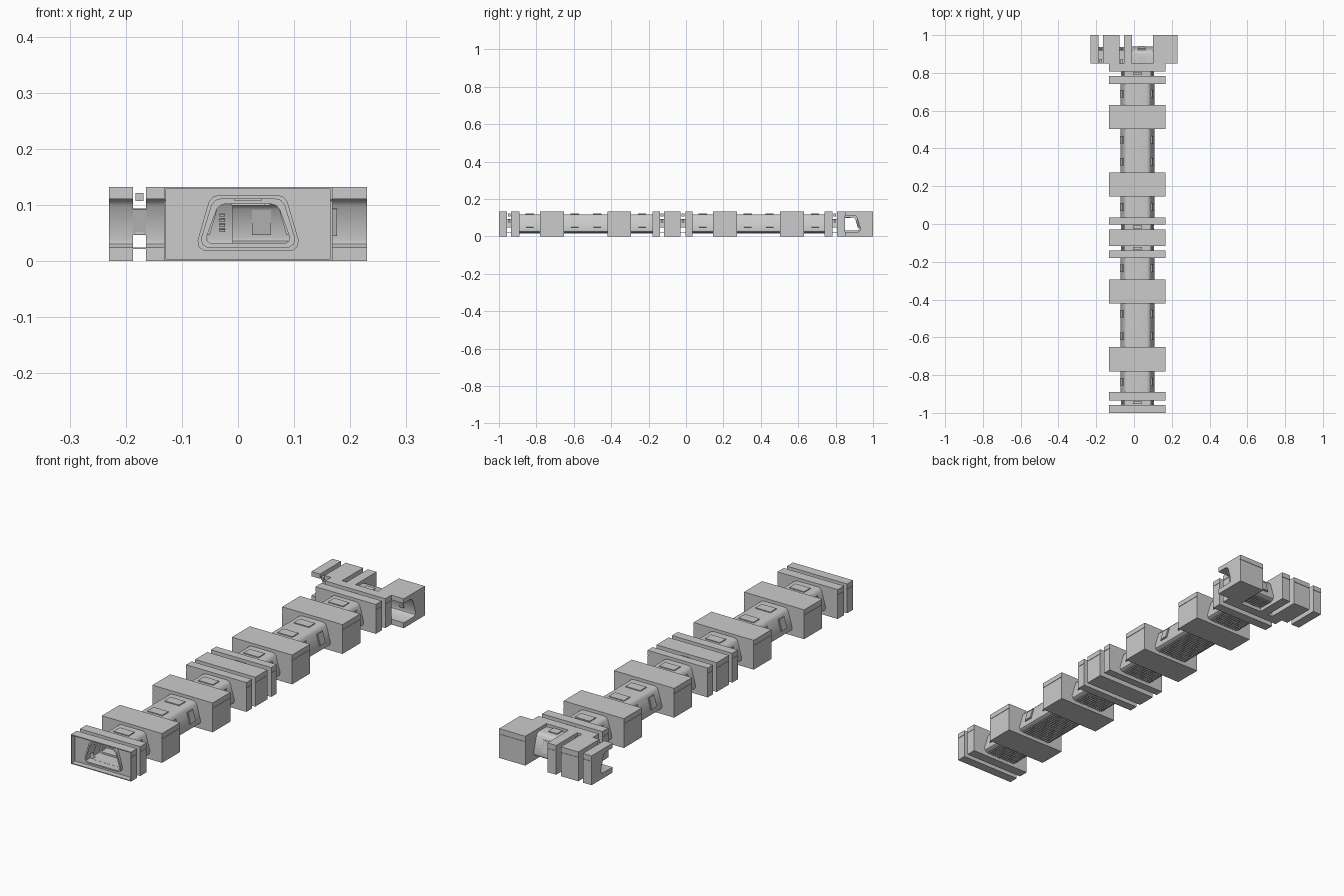
import bpy, bmesh, math
from mathutils import Matrix

if "Cube" in bpy.data.objects:
    bpy.data.objects.remove(bpy.data.objects["Cube"])

CX = 0.018        # centre line of the long corridor
JY = 0.85         # centre line of the cut-open cross corridor
W, H = 0.15, 0.132

# Half cross-sections as (sideways, up), from the centre line out and back
HOLE = [(0, .111), (.045, .111), (.058, .108), (.065, .099), (.083, .040),
        (.081, .030), (.072, .024), (0, .024)]
INNER = [(0, .102), (.040, .102), (.050, .099), (.056, .092), (.074, .043),
         (.073, .036), (.067, .032), (0, .032)]
SHELL = [(0, .118), (.050, .118), (.062, .115), (.070, .106), (.090, .037),
         (.088, .025), (.078, .018), (0, .018)]
BOX = [(0, H), (W, H), (W, .110), (W - .002, .110), (W - .002, .107), (W, .107), (W, 0), (0, 0)]
RIM = [(0, H - .004), (W - .004, H - .004), (W - .004, .004), (0, .004)]


def finish(bm, name, cross):
    bmesh.ops.recalc_face_normals(bm, faces=bm.faces)
    me = bpy.data.meshes.new(name)
    bm.to_mesh(me)
    bm.free()
    ob = bpy.data.objects.new(name, me)
    bpy.context.collection.objects.link(ob)
    if cross:
        ob.location = (0, JY, 0)
        ob.rotation_euler.z = math.pi / 2
    else:
        ob.location = (CX, 0, 0)
        m = ob.modifiers.new("Mirror", 'MIRROR')
        m.merge_threshold = 0.0001
    return ob


def section(name, outer, inner, s0, s1, cross=False):
    """Extrude a C-shaped half section; it is mirrored for the full corridor."""
    loop = outer + inner[::-1]
    bm = bmesh.new()
    a = [bm.verts.new((u, s0, z)) for u, z in loop]
    b = [bm.verts.new((u, s1, z)) for u, z in loop]
    bm.faces.new(a)
    bm.faces.new(b)
    n = len(loop)
    for i in range(n):
        j = (i + 1) % n
        if loop[i][0] == 0 and loop[j][0] == 0 and not cross:
            continue
        bm.faces.new((a[i], a[j], b[j], b[i]))
    return finish(bm, name, cross)


def boxes(name, items, cross=False):
    """items: (centre, size, tilt about the corridor direction)"""
    bm = bmesh.new()
    for c, d, tilt in items:
        mat = (Matrix.Translation(c) @ Matrix.Rotation(tilt, 4, 'Y')
               @ Matrix.Diagonal((*d, 1)))
        bmesh.ops.create_cube(bm, size=1, matrix=mat)
    return finish(bm, name, cross)


TILT = -math.atan2(.020, .069)


def tunnel(s0, s1, panels, cross=False):
    section("tunnel_shell", SHELL, INNER, s0, s1, cross)
    items = []
    for p in panels:
        items.append(((.0735, p, .072), (.024, .034, .046), TILT))      # side panel
        items.append(((.078, p, .072), (.012, .040, .052), TILT))       # panel frame
        items.append(((.0185, p, .118), (.037, .044, .008), 0))         # roof hatch
        items.append(((.015, p, .101), (.030, .030, .004), 0))          # ceiling light
    boxes("wall_and_roof_panels", items, cross)
    # grating under the floor
    grate = [((.006 + k * .012, (s0 + s1) / 2, .016), (.003, s1 - s0, .004), 0) for k in range(6)]
    n = max(2, round((s1 - s0) / .012))
    grate += [((.036, s0 + (k + .5) * (s1 - s0) / n, .0165), (.072, .003, .003), 0)
              for k in range(n)]
    boxes("floor_grating", grate, cross)


def block(s0, s1, cross=False):
    section("rib_block", BOX, HOLE, s0, s1, cross)
    if s1 - s0 > .1:
        boxes("block_wall_panel", [((.0745, (s0 + s1) / 2, .070), (.008, .022, .050), TILT)], cross)


def gap(s0, s1, cross=False):
    """Open joint: thin floor, side fins and a top bar."""
    m, d = (s0 + s1) / 2, s1 - s0
    items = [((.038, m, .023), (.076, d, .003), 0),
             ((.012, m, .114), (.024, d * .6, .014), 0),
             ((.078, m, .070), (.006, d, .048), TILT)]
    items += [((.084, m, .050 + k * .008), (.008, d * .6, .004), 0) for k in range(6)]
    boxes("joint_fins", items, cross)


# Long corridor
for s0, s1 in [(-.935, -.89), (-.78, -.652), (-.42, -.293), (-.18, -.14), (-.117, -.03),
               (-.003, .034), (.145, .273), (.503, .63), (.74, .783), (.808, .85)]:
    block(s0, s1)
for s0, s1, p in [(-.89, -.78, [-.835]), (-.652, -.42, [-.595, -.475]), (-.293, -.18, [-.235]),
                  (.034, .145, [.09]), (.273, .503, [.33, .447]), (.63, .74, [.69])]:
    tunnel(s0, s1, p)
for s0, s1 in [(-.957, -.935), (-.14, -.117), (-.03, -.003), (.783, .808)]:
    gap(s0, s1)

# Recessed front end: back plate, thin rim and door collar
section("front_plate", BOX, HOLE, -.975, -.957)
section("front_rim", BOX, RIM, -1, -.975)
section("front_collar", SHELL, HOLE, -.988, -.975)

# Cross corridor, cut open along its middle (s runs towards -x)
for x0, x1 in [(-.23, -.187), (-.164, -.077), (-.054, -.01), (.10, .23)]:
    block(-x1, -x0, True)
tunnel(-.10, .01, [-.042], True)
for x0, x1 in [(-.187, -.164), (-.077, -.054)]:
    gap(-x1, -x0, True)

# Equipment on the far wall, seen through the whole corridor
boxes("wall_equipment",
      [((.071, .028, z), (.008, .010, .004), TILT) for z in (.055, .064, .073, .082)]
      + [((.071, -.072, z), (.008, .004, .005), TILT) for z in (.068, .080)], True)

for ob in bpy.context.scene.objects:
    ob.select_set(True)
    bpy.context.view_layer.objects.active = ob
bpy.ops.object.shade_smooth_by_angle(angle=math.radians(42))
